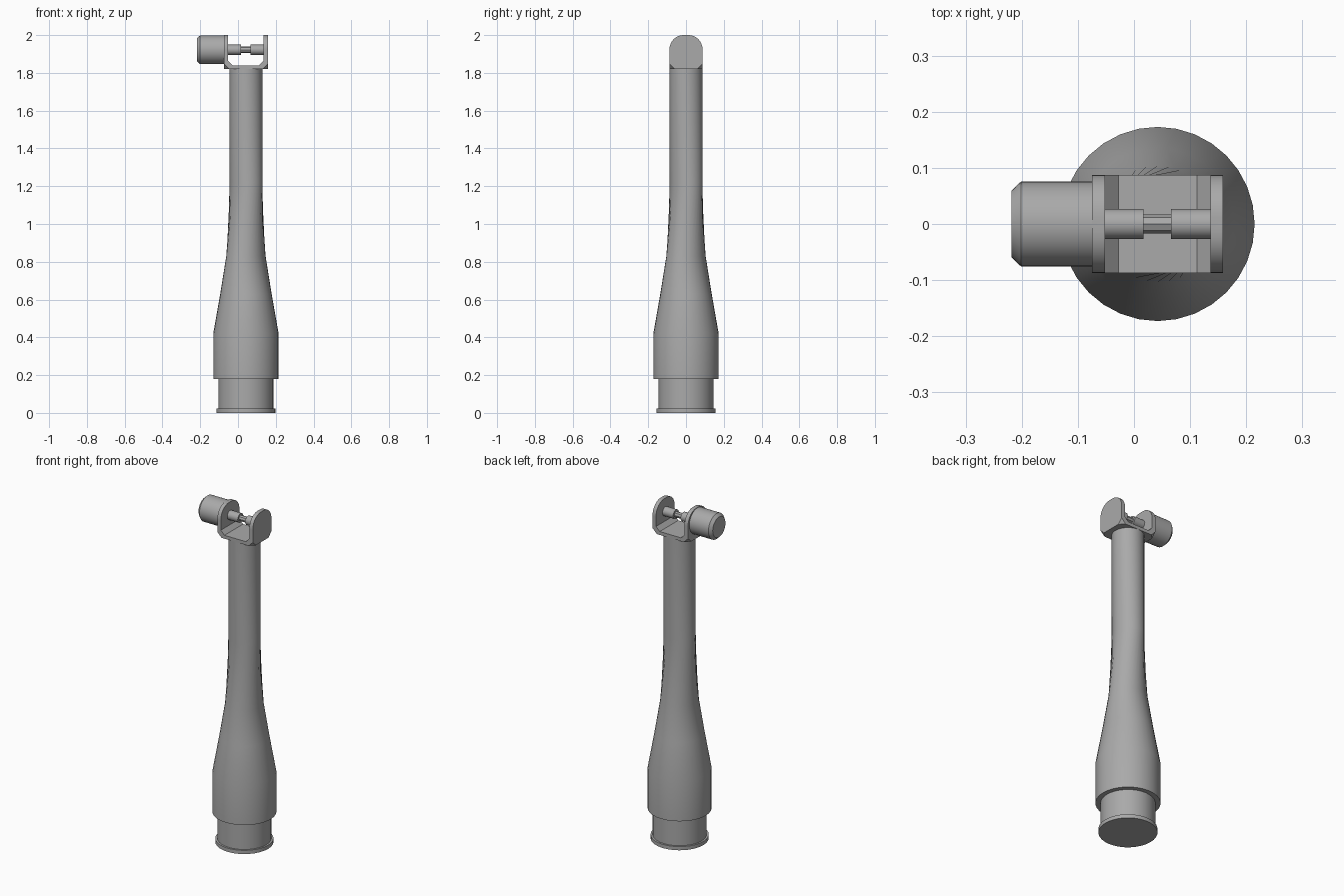
import bpy, bmesh
from math import sin, cos, pi, radians
from mathutils import Matrix, Vector

cube = bpy.data.objects.get("Cube")
if cube:
    bpy.data.objects.remove(cube, do_unlink=True)

grey = bpy.data.materials.new("satin grey")
grey.use_nodes = True
COLOUR = (0.4, 0.4, 0.4, 1)
grey.diffuse_color = COLOUR
grey.node_tree.nodes["Principled BSDF"].inputs["Base Color"].default_value = COLOUR


def finish(name, bm, smooth=True):
    bmesh.ops.recalc_face_normals(bm, faces=bm.faces)
    mesh = bpy.data.meshes.new(name)
    bm.to_mesh(mesh)
    bm.free()
    mesh.materials.append(grey)
    ob = bpy.data.objects.new(name, mesh)
    bpy.context.collection.objects.link(ob)
    bpy.ops.object.select_all(action='DESELECT')
    ob.select_set(True)
    bpy.context.view_layer.objects.active = ob
    if smooth:
        bpy.ops.object.shade_smooth_by_angle(angle=radians(30))
    return ob


def lathe(name, profile, sides, matrix, smooth=True):
    """Turn (radius, height, twist in degrees) rings into a capped solid."""
    bm = bmesh.new()
    rings = []
    for r, h, twist in profile:
        angles = [2 * pi * i / sides + radians(twist) for i in range(sides)]
        rings.append([bm.verts.new((r * cos(a), r * sin(a), h)) for a in angles])
    for low, high in zip(rings, rings[1:]):
        for i in range(sides):
            j = (i + 1) % sides
            bm.faces.new((low[i], low[j], high[j], high[i]))
    bm.faces.new(rings[0])
    bm.faces.new(rings[-1])
    bmesh.ops.transform(bm, matrix=matrix, verts=bm.verts)
    return finish(name, bm, smooth)


def prism(points, direction):
    """Extrude a closed outline along a direction."""
    bm = bmesh.new()
    face = bm.faces.new([bm.verts.new(p) for p in points])
    new = bmesh.ops.extrude_face_region(bm, geom=[face])["geom"]
    verts = [v for v in new if isinstance(v, bmesh.types.BMVert)]
    bmesh.ops.translate(bm, vec=direction, verts=verts)
    return bm


# Handle: stepped foot, grip, twisted taper and straight tube
CENTRE = 0.042
lathe("handle", [
    (0.157, 0, 0), (0.157, 0.022, 0), (0.146, 0.022, 0), (0.146, 0.18, 0),
    (0.173, 0.18, 0), (0.173, 0.42, 0), (0.136, 0.63, 0), (0.104, 0.83, 0),
    (0.087, 1.22, 28), (0.087, 1.825, 28)],
    32, Matrix.Translation((CENTRE, 0, 0)))

# Bracket: U section with filleted inner corners
HALF, WIDE, DEEP = 0.117, 0.094, 0.0875
BASE, FLOOR, TOP = 1.82, 1.84, 2.0
half_u = [(HALF, BASE), (HALF, TOP), (WIDE, TOP), (WIDE, FLOOR + 0.024), (WIDE - 0.024, FLOOR)]
section = half_u + [(-x, z) for x, z in reversed(half_u)]
bm = prism([(CENTRE + x, -DEEP, z) for x, z in section], Vector((0, 2 * DEEP, 0)))
# Clip the four lower corners
corners = [v for v in bm.verts if v.co.z < BASE + 0.001]
bmesh.ops.bevel(bm, geom=corners, offset=0.028, segments=1, affect='VERTICES')
bracket = finish("bracket", bm, False)

# Round the cheek tops
R = 0.075
arc = [(DEEP - R + R * cos(a), TOP - R + R * sin(a)) for a in [pi / 2 * i / 8 for i in range(9)]]
half_arch = [(DEEP + 0.01, BASE - 0.1), (DEEP + 0.01, TOP - R - 0.01), (DEEP, TOP - R - 0.005)] + arc
arch = half_arch + [(-y, z) for y, z in reversed(half_arch)]
cutter = finish("arch_cutter", prism([(-0.3, y, z) for y, z in arch], Vector((0.7, 0, 0))), False)
cutter.hide_render = True
mod = bracket.modifiers.new("round", 'BOOLEAN')
mod.operation, mod.object, mod.solver = 'INTERSECT', cutter, 'EXACT'
bpy.ops.object.select_all(action='DESELECT')
bracket.select_set(True)
bpy.context.view_layer.objects.active = bracket
bpy.ops.object.modifier_apply(modifier=mod.name)
bpy.data.objects.remove(cutter, do_unlink=True)
bpy.ops.object.shade_smooth_by_angle(angle=radians(30))

# Knob and the stepped pin, turned along x
AXIS = Matrix.Translation((0, 0, 1.922)) @ Matrix.Rotation(pi / 2, 4, 'Y')
lathe("knob", [(0.06, -0.218, 0), (0.076, -0.201, 0), (0.076, -0.07, 0)], 32, AXIS)
for name, r, start, end, sides in [
        ("left_pin", 0.027, 0.066, 0.14, 24),
        ("right_pin", 0.027, -0.056, 0.017, 24),
        ("pin_link", 0.017, 0.012, 0.071, 8)]:
    lathe(name, [(r, start, 0), (r, end, 0)], sides, AXIS, sides > 8)
